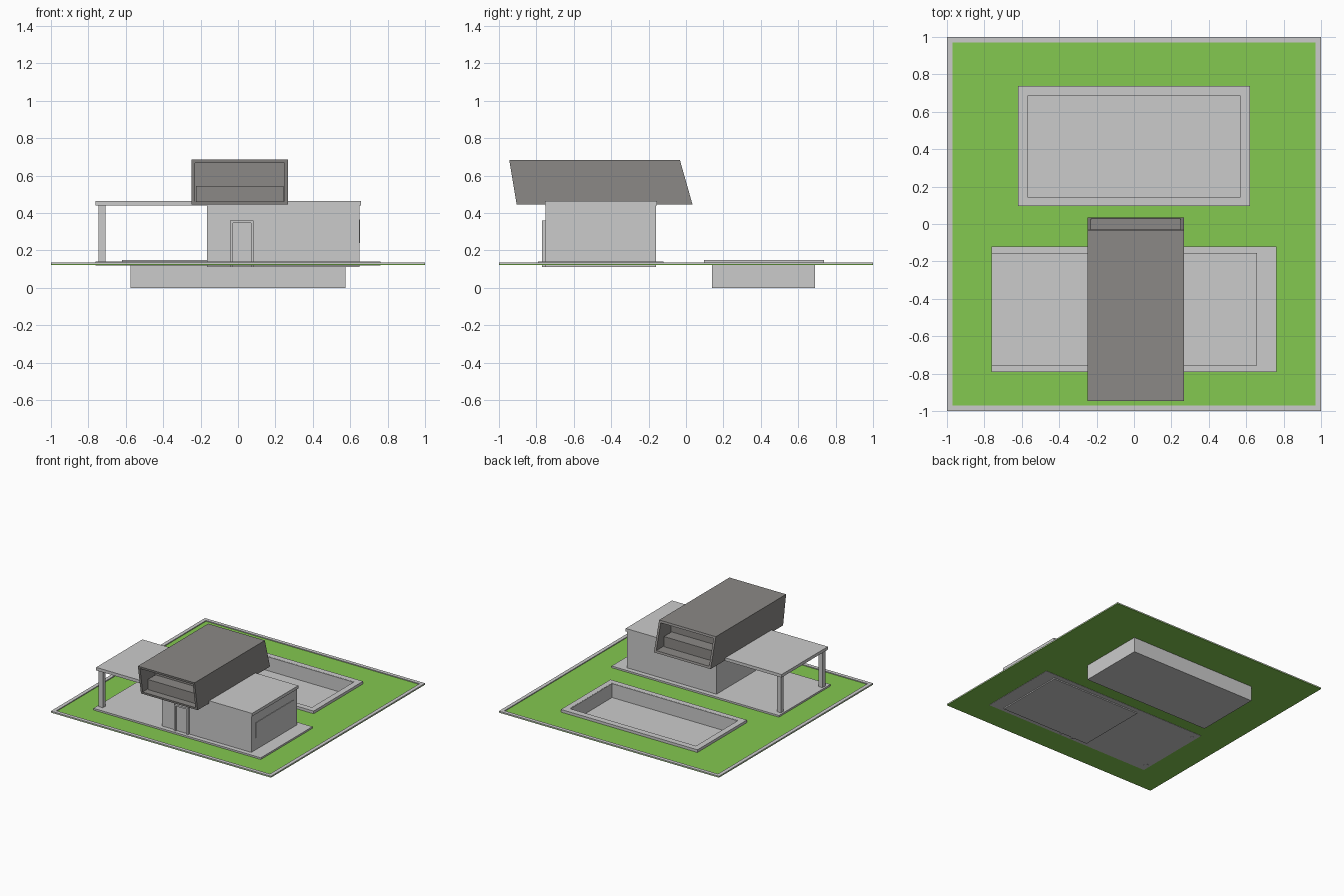
import bpy, bmesh

if "Cube" in bpy.data.objects:
    bpy.data.objects.remove(bpy.data.objects["Cube"])


def material(name, rgb):
    m = bpy.data.materials.new(name)
    m.diffuse_color = (*rgb, 1)
    m.use_nodes = True
    m.node_tree.nodes["Principled BSDF"].inputs["Base Color"].default_value = m.diffuse_color
    return m


def finish(name, bm, mat=None):
    bmesh.ops.recalc_face_normals(bm, faces=bm.faces)
    me = bpy.data.meshes.new(name)
    bm.to_mesh(me)
    bm.free()
    ob = bpy.data.objects.new(name, me)
    bpy.context.collection.objects.link(ob)
    if mat:
        me.materials.append(mat)
    return ob


def box_bm(x0, x1, y0, y1, z0, z1):
    bm = bmesh.new()
    bmesh.ops.create_cube(bm, size=1)
    for v in bm.verts:
        v.co = (x1 if v.co.x > 0 else x0, y1 if v.co.y > 0 else y0, z1 if v.co.z > 0 else z0)
    return bm


def box(name, *dims, mat=None):
    return finish(name, box_bm(*dims), mat)


def ring(name, outer, inner, z0, z1, mat=None):
    """Rectangular frame lying flat; rectangles are x0, x1, y0, y1."""
    bm = bmesh.new()

    def loop(r, z):
        return [bm.verts.new((x, y, z)) for x, y in
                ((r[0], r[2]), (r[1], r[2]), (r[1], r[3]), (r[0], r[3]))]
    loops = [loop(outer, z0), loop(outer, z1), loop(inner, z1), loop(inner, z0)]
    for a, b in zip(loops, loops[1:] + loops[:1]):
        for i in range(4):
            j = (i + 1) % 4
            bm.faces.new((a[i], a[j], b[j], b[i]))
    return finish(name, bm, mat)


green = material("grass_green", (0.23, 0.58, 0.08))
dark = material("dark_grey", (0.26, 0.25, 0.24))

# Plot: lawn with an opening for the pool, and a raised kerb
pool = (-0.575, 0.575, 0.14, 0.69)
ring("lawn", (-1, 1, -1, 1), pool, 0.123, 0.128, green)
ring("kerb", (-1, 1, -1, 1), (-0.97, 0.97, -0.97, 0.97), 0.127, 0.135)

# Sunken pool
ring("pool_rim", (-0.62, 0.62, 0.095, 0.737), pool, 0.127, 0.15)
ring("pool_walls", pool, (-0.57, 0.57, 0.145, 0.685), 0.0, 0.149)
box("pool_floor", -0.573, 0.573, 0.142, 0.688, 0.0, 0.035)

# Ground floor: terrace, house body, long roof and carport columns
box("terrace", -0.76, 0.76, -0.79, -0.12, 0.121, 0.142)
box("house_body", -0.165, 0.648, -0.752, -0.16, 0.112, 0.45)
box("flat_roof", -0.76, 0.656, -0.755, -0.155, 0.44, 0.465)
for label, y in (("front", -0.725), ("rear", -0.185)):
    box(label + "_column", -0.745, -0.708, y - 0.018, y + 0.018, 0.12, 0.445)
box("side_window", 0.64, 0.652, -0.70, -0.21, 0.24, 0.365)

# Front door and its frame
box("door_leaf", -0.03, 0.072, -0.756, -0.745, 0.115, 0.35)
for label, x in (("left", -0.042), ("right", 0.07)):
    box(label + "_door_post", x, x + 0.014, -0.769, -0.745, 0.112, 0.36)
box("door_lintel", -0.042, 0.084, -0.769, -0.745, 0.347, 0.36)

# Upper storey: slanted box with a recessed balcony at each end
bm = box_bm(-0.248, 0.267, -0.905, 0.035, 0.445, 0.685)
for v in bm.verts:
    if v.co.z > 0.6:
        v.co.y = -0.945 if v.co.y < -0.5 else -0.033
bm.normal_update()
ends = [f for f in bm.faces if abs(f.normal.y) > 0.8]
bmesh.ops.inset_individual(bm, faces=ends, thickness=0.025)
backs = bmesh.ops.extrude_discrete_faces(bm, faces=ends)["faces"]
for f in backs:
    front = f.calc_center_median().y < -0.5
    for v in f.verts:
        v.co.y = -0.75 if front else -0.16
finish("upper_storey", bm, dark)
for label, y0, y1 in (("front", -0.85, -0.745), ("rear", -0.165, -0.06)):
    box(label + "_balcony_step", -0.224, 0.243, y0, y1, 0.46, 0.545, mat=dark)
